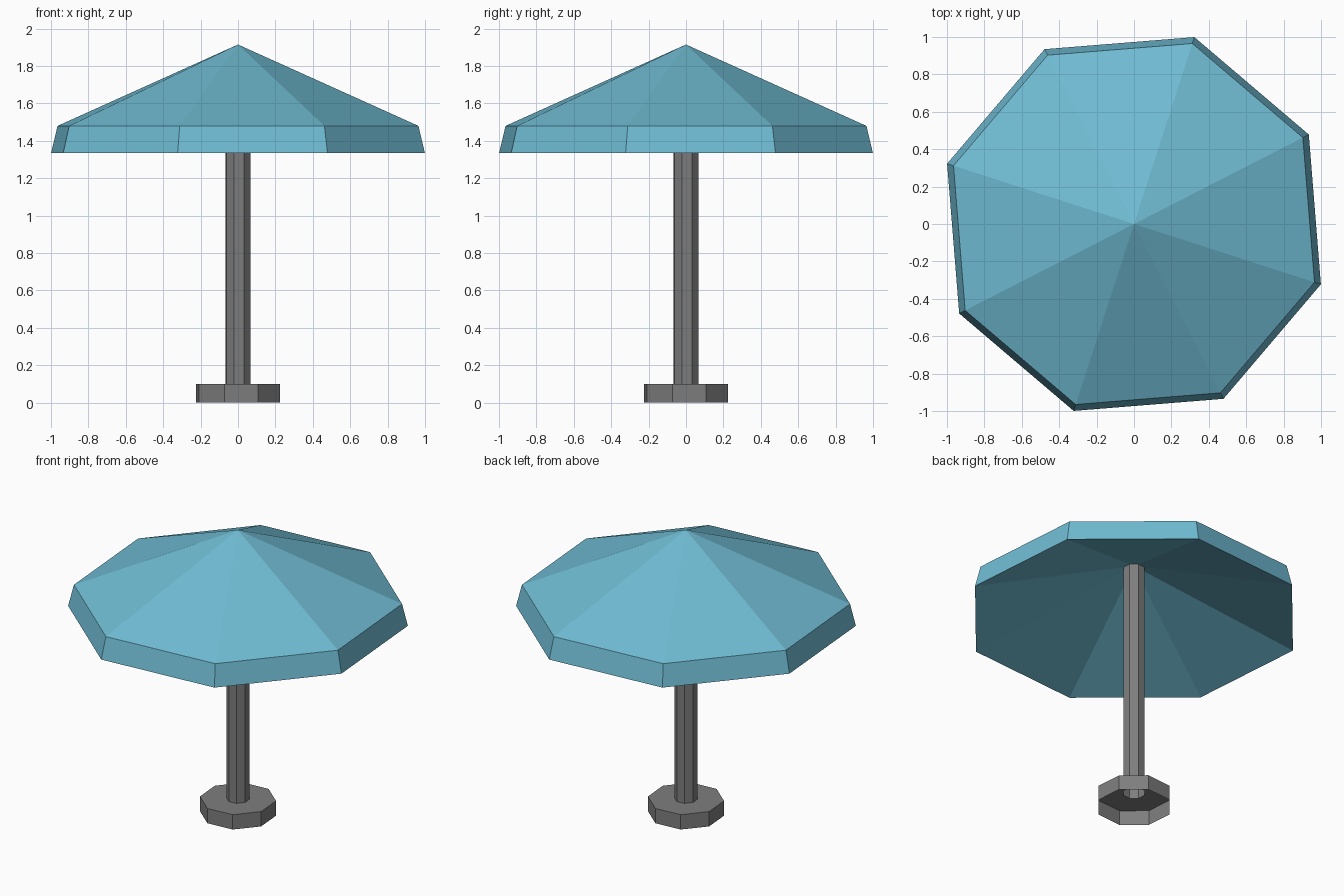
import bpy, bmesh, math

if "Cube" in bpy.data.objects:
    bpy.data.objects.remove(bpy.data.objects["Cube"])

SIDES = 8
START = math.radians(27.1)   # rotation shared by every octagon


def material(name, rgb):
    m = bpy.data.materials.new(name)
    m.diffuse_color = (*rgb, 1.0)
    m.use_nodes = True
    m.node_tree.nodes["Principled BSDF"].inputs["Base Color"].default_value = m.diffuse_color
    return m


def lathe(name, profile, mat):
    """Revolve (radius, z) points, outside face on the right when going up."""
    bm = bmesh.new()
    rings = []
    for r, z in profile:
        if r == 0:
            rings.append([bm.verts.new((0, 0, z))] * SIDES)
        else:
            rings.append([bm.verts.new((r * math.cos(START + math.tau * i / SIDES),
                                        r * math.sin(START + math.tau * i / SIDES), z))
                          for i in range(SIDES)])
    for a, b in zip(rings, rings[1:]):
        for i in range(SIDES):
            j = (i + 1) % SIDES
            quad = [a[i], a[j], b[j], b[i]]
            bm.faces.new(list(dict.fromkeys(quad)))
    me = bpy.data.meshes.new(name)
    bm.to_mesh(me)
    bm.free()
    me.materials.append(mat)
    ob = bpy.data.objects.new(name, me)
    bpy.context.scene.collection.objects.link(ob)
    return ob


grey = material("dark grey", (0.21, 0.21, 0.21))
teal = material("light teal", (0.16, 0.50, 0.65))

# Foot: open below, top plate with a hole for the pole
lathe("foot", [(0.235, 0), (0.235, 0.10), (0.07, 0.10)], grey)

# Pole: open tube up to the canopy lining
lathe("pole", [(0.07, 0.10), (0.07, 1.68)], grey)

# Canopy: sloped lining, slanted rim band, pointed top
lathe("canopy", [(0.07, 1.68), (1.05, 1.335), (1.014, 1.48), (0, 1.915)], teal)
